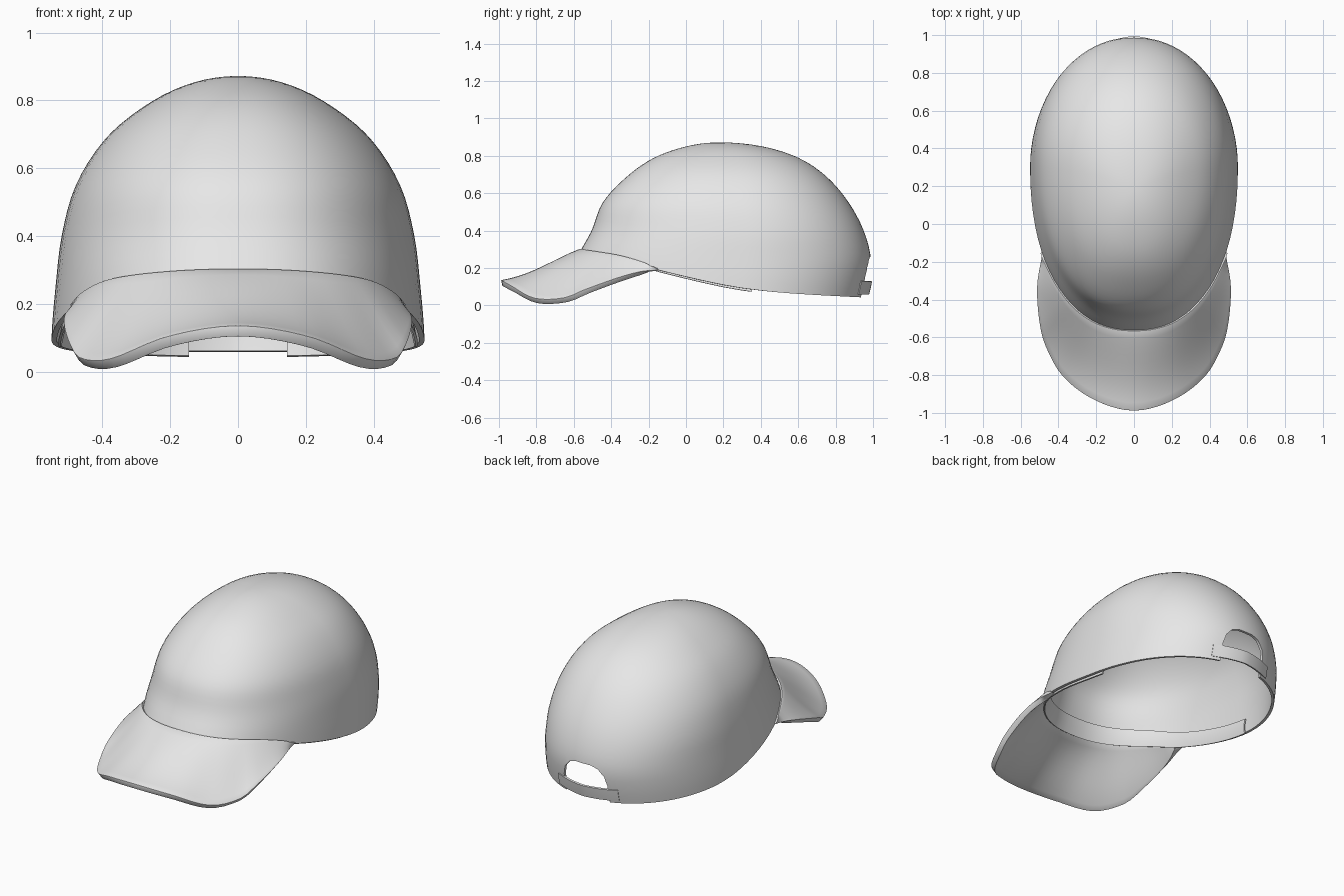
import bpy, bmesh, math
from mathutils import Vector

if "Cube" in bpy.data.objects:
    bpy.data.objects.remove(bpy.data.objects["Cube"])

TOP = 0.872
# Crown silhouette: height, front y, back y, half width
ROWS = [(0.0, -.605, .945, .552), (.12, -.60, .975, .549), (.25, -.582, .988, .538),
        (.40, -.505, .95, .52), (.55, -.445, .87, .478), (.69, -.315, .75, .388),
        (.79, -.17, .60, .265), (.85, 0, .41, .14), (TOP, .18, .18, 0)]
# Lower rim: y, height
RIM = [(-.6, .285), (-.36, .25), (-.15, .19), (.2, .11), (.4, .08), (.6, .062), (1.0, .04)]
# Half of the brim's outer edge, from the side corner to the front centre
EDGE = [(.465, -.15, .195), (.502, -.32, .15), (.49, -.53, .075), (.46, -.64, .03),
        (.37, -.80, .025), (.20, -.93, .09), (0, -.985, .12)]


def spline(keys, t):
    """Smooth curve through (parameter, values...) rows."""
    n = len(keys)
    t = min(max(t, keys[0][0]), keys[-1][0])
    i = max(k for k in range(n - 1) if k == 0 or keys[k][0] <= t)

    def slope(k, c):
        a, b = keys[max(k - 1, 0)], keys[min(k + 1, n - 1)]
        return (b[c] - a[c]) / (b[0] - a[0])
    p, q = keys[i], keys[i + 1]
    h = q[0] - p[0]
    u = (t - p[0]) / h
    return [(2*u**3 - 3*u*u + 1) * p[c] + (u**3 - 2*u*u + u) * h * slope(i, c)
            + (3*u*u - 2*u**3) * q[c] + (u**3 - u*u) * h * slope(i + 1, c)
            for c in range(1, len(p))]


ANGLED = [(math.asin(r[0] / TOP),) + r[1:] for r in ROWS]


def crown_point(a, z, inset=0.0):
    """Point on the crown at angle a (0 = front) and height z."""
    yf, yb, w = spline(ANGLED, math.asin(min(z / TOP, 1)))
    yc = yf + (yb - yf) * .57
    s, c = math.sin(a), math.cos(a)
    e = 2 / 2.25 if c > 0 else 2 / 2.05
    x = (w - inset) * math.copysign(abs(s) ** e, s)
    y = yc - (yc - yf - inset) * c ** e if c > 0 else yc + (yb - yc - inset) * abs(c) ** e
    return Vector((x, y, z))


def rim_z(a):
    z = .15
    for _ in range(6):
        z = spline(RIM, crown_point(a, z).y)[0]
    return z


cloth = bpy.data.materials.new("light_grey_cloth")
cloth.diffuse_color = (.8, .8, .8, 1)
cloth.use_nodes = True
cloth.node_tree.nodes["Principled BSDF"].inputs["Base Color"].default_value = cloth.diffuse_color


def grid_object(name, rows, closed=False):
    """Mesh from a grid of points."""
    bm = bmesh.new()
    vs = [[bm.verts.new(p) for p in r] for r in rows]
    n = len(rows[0])
    for r0, r1 in zip(vs, vs[1:]):
        for j in range(n if closed else n - 1):
            k = (j + 1) % n
            bm.faces.new((r0[j], r0[k], r1[k], r1[j]))
    bmesh.ops.remove_doubles(bm, verts=bm.verts, dist=1e-4)
    bmesh.ops.recalc_face_normals(bm, faces=bm.faces)
    me = bpy.data.meshes.new(name)
    bm.to_mesh(me)
    bm.free()
    me.materials.append(cloth)
    ob = bpy.data.objects.new(name, me)
    bpy.context.collection.objects.link(ob)
    return ob


def thicken(ob, t, offset):
    m = ob.modifiers.new("thickness", 'SOLIDIFY')
    m.thickness, m.offset = t, offset


def finish(ob, angle=40):
    bpy.ops.object.select_all(action='DESELECT')
    ob.select_set(True)
    bpy.context.view_layer.objects.active = ob
    bpy.ops.object.convert(target='MESH')
    bpy.ops.object.shade_smooth_by_angle(angle=math.radians(angle))


# Crown dome, from the sloping rim up to the apex
N, M = 80, 28
angles = [2 * math.pi * j / N for j in range(N)]
rims = [math.asin(rim_z(a) / TOP) for a in angles]
rows = [[crown_point(a, TOP * math.sin(s + (math.pi / 2 - s) * i / M))
         for a, s in zip(angles, rims)] for i in range(M + 1)]
crown = grid_object("crown", rows, True)
thicken(crown, .016, -1)

# Arched opening cut through the back rim
arch = [(-.145, -.1), (-.145, .15), (-.13, .205), (-.095, .245), (-.05, .26),
        (.05, .26), (.095, .245), (.13, .205), (.145, .15), (.145, -.1)]
bm = bmesh.new()
face = bm.faces.new([bm.verts.new((x, .75, z)) for x, z in arch])
ext = bmesh.ops.extrude_face_region(bm, geom=[face])
bmesh.ops.translate(bm, vec=(0, .5, 0),
                    verts=[g for g in ext['geom'] if isinstance(g, bmesh.types.BMVert)])
bmesh.ops.recalc_face_normals(bm, faces=bm.faces)
me = bpy.data.meshes.new("opening_cutter")
bm.to_mesh(me)
bm.free()
cutter = bpy.data.objects.new("opening_cutter", me)
bpy.context.collection.objects.link(cutter)
cutter.hide_render = True
cut = crown.modifiers.new("opening", 'BOOLEAN')
cut.operation, cut.object, cut.solver = 'DIFFERENCE', cutter, 'EXACT'
finish(crown)
bpy.data.objects.remove(cutter)

# Strap bridging the opening
strap_angles = [math.pi + .36 * (k / 8 - 1) for k in range(17)]
strap = grid_object("back_strap", [[crown_point(a, z, -.012 + .014 * min(1, abs(a - math.pi) / .3))
                                    for a in strap_angles] for z in (.06, .095, .13)])
thicken(strap, .012, 0)
finish(strap)

# Brim, spanning from the crown seam to the outer edge
full = [Vector(p) for p in EDGE] + [Vector((-x, y, z)) for x, y, z in EDGE[-2::-1]]
keys, dist = [], 0
for i, p in enumerate(full):
    dist += (p - full[i - 1]).length if i else 0
    keys.append((dist, *p))
K, V = 48, 10
seam = []
outer = []
for k in range(K + 1):
    a = math.radians(62) * (1 - 2 * k / K)
    seam.append(crown_point(a, rim_z(a) + .008, .006))
    outer.append(Vector(spline(keys, dist * k / K)))
rows = []
for i in range(V + 1):
    v = i / V
    row = []
    for k in range(K + 1):
        p = seam[k].lerp(outer[k], v)
        mid = math.sin(math.pi * k / K) ** 2
        p.z -= .03 * mid * math.sin(math.pi * v) * v
        row.append(p)
    rows.append(row)
brim = grid_object("brim", rows)
thicken(brim, .032, 0)
bev = brim.modifiers.new("soft_edge", 'BEVEL')
bev.width, bev.segments, bev.angle_limit = .01, 2, math.radians(50)
finish(brim, 50)

# Sweatband inside the front of the crown
rows = []
band_angles = [math.radians(-95 + 190 * k / 40) for k in range(41)]
for h, inset in ((-.012, .024), (.03, .032), (.075, .026)):
    rows.append([crown_point(a, rim_z(a) + h, inset) for a in band_angles])
band = grid_object("sweatband", rows)
thicken(band, .008, 0)
finish(band)
